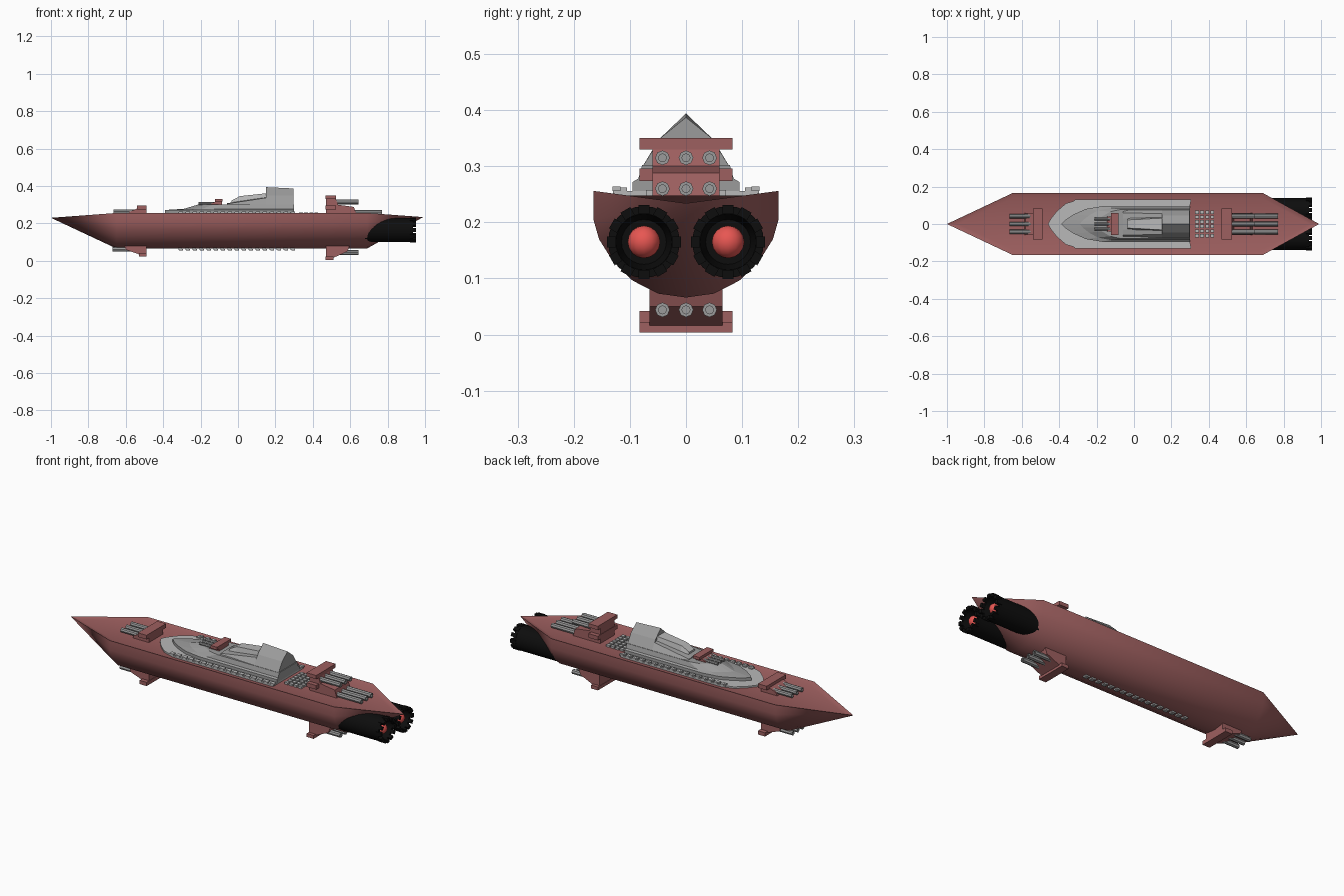
import bpy, bmesh, math
from mathutils import Matrix

cube = bpy.data.objects.get("Cube")
if cube:
    bpy.data.objects.remove(cube, do_unlink=True)


def material(name, color):
    m = bpy.data.materials.new(name)
    m.use_nodes = True
    m.diffuse_color = (*color, 1)
    m.node_tree.nodes["Principled BSDF"].inputs["Base Color"].default_value = (*color, 1)
    return m


RED = material("dull red", (0.34, 0.115, 0.115))
GREY = material("mid grey", (0.33, 0.33, 0.33))
PALE = material("pale grey", (0.48, 0.48, 0.48))
BLACK = material("engine black", (0.004, 0.004, 0.004))
GLOW = material("glowing red", (0.85, 0.1, 0.09))


def finish(name, bm, mat, smooth=None):
    bmesh.ops.remove_doubles(bm, verts=bm.verts, dist=1e-5)
    bmesh.ops.recalc_face_normals(bm, faces=bm.faces)
    me = bpy.data.meshes.new(name)
    bm.to_mesh(me)
    bm.free()
    me.materials.append(mat)
    ob = bpy.data.objects.new(name, me)
    bpy.context.scene.collection.objects.link(ob)
    if smooth:
        bpy.ops.object.select_all(action='DESELECT')
        ob.select_set(True)
        bpy.context.view_layer.objects.active = ob
        bpy.ops.object.shade_smooth_by_angle(angle=math.radians(smooth))
    return ob


def loft(bm, rings):
    """Skin equal-length rings of points and cap both ends."""
    vs = [[bm.verts.new(p) for p in r] for r in rings]
    n = len(vs[0])
    for a, b in zip(vs, vs[1:]):
        for i in range(n):
            j = (i + 1) % n
            bm.faces.new((a[i], a[j], b[j], b[i]))
    bm.faces.new(vs[0])
    bm.faces.new(vs[-1])


def box(bm, x0, x1, y0, y1, z0, z1):
    loft(bm, [[(x0, y0, z), (x1, y0, z), (x1, y1, z), (x0, y1, z)] for z in (z0, z1)])


def prism(bm, profile, half):
    loft(bm, [[(x, y, z) for x, z in profile] for y in (-half, half)])


def circle(x, y, z, r, n):
    return [(x, y + r * math.cos(math.tau * i / n), z + r * math.sin(math.tau * i / n))
            for i in range(n)]


def mirrored(half):
    """Close a half section (y, z) across y = 0."""
    return half + [(-y, z) for y, z in reversed(half) if y > 0]


# Hull: lofted body, pointed at both ends, with a sunken deck
KEEL = [(0, 0.066), (0.05, 0.073), (0.095, 0.096), (0.13, 0.13),
        (0.155, 0.17), (0.165, 0.205), (0.165, 0.256)]
section = mirrored(KEEL)
bm = bmesh.new()
ends = [[bm.verts.new((x, y, z)) for y, z in section] for x in (-0.65, 0.69)]
tips = [bm.verts.new((-1, 0, 0.23)), bm.verts.new((0.99, 0, 0.234))]
deck = []
for i in range(len(section)):
    j = (i + 1) % len(section)
    new = [bm.faces.new((ends[0][i], ends[0][j], ends[1][j], ends[1][i]))]
    new += [bm.faces.new((e[i], e[j], t)) for e, t in zip(ends, tips)]
    if i == len(KEEL) - 1:
        deck = new
bmesh.ops.recalc_face_normals(bm, faces=bm.faces)
bmesh.ops.inset_region(bm, faces=deck, thickness=0.026, use_even_offset=True)
bmesh.ops.translate(bm, verts=list({v for f in deck for v in f.verts}), vec=(0, 0, -0.009))
finish("hull", bm, RED, 30)


# Superstructure: pointed plan outlines stacked into tiers
def ogive(x0, x1, length, half, z):
    pts = [(x0 + length * t, half * math.sin(t * math.pi / 2) ** 0.8)
           for t in (0, 0.1, 0.3, 0.6, 1)] + [(x1, half)]
    return [(x, y, z) for x, y in mirrored_plan(pts)]


def mirrored_plan(pts):
    return pts + [(x, -y) for x, y in reversed(pts) if y > 0]


bm = bmesh.new()
loft(bm, [ogive(-0.46, 0.3, 0.16, 0.13, z) for z in (0.235, 0.256)])
finish("superstructure_plate", bm, PALE)

bm = bmesh.new()
loft(bm, [ogive(-0.39, 0.3, 0.22, 0.095, 0.25), ogive(-0.39, 0.3, 0.22, 0.095, 0.272),
          ogive(-0.29, 0.3, 0.16, 0.085, 0.278), ogive(-0.21, 0.3, 0.14, 0.078, 0.302)])
finish("superstructure_tiers", bm, GREY)

# Bridge: low sloped front and ridged rear tower
bm = bmesh.new()
loft(bm, [[(x, y, z) for y, z in mirrored([(0.08, 0.295), (w, h), (w / 2, h + 0.003)])]
          for x, w, h in ((-0.06, 0.06, 0.305), (0.15, 0.055, 0.337))])
loft(bm, [[(x, y, z) for y, z in mirrored([(0.08, 0.295), (0.046, 0.35), (0, top)])]
          for x, top in ((0.15, 0.394), (0.296, 0.387))])
finish("bridge", bm, GREY)
bm = bmesh.new()
loft(bm, [[(x, y, z) for y, z in mirrored([(w + 0.012, 0.3), (w, h)])]
          for x, w, h in ((-0.035, 0.022, 0.322), (0.01, 0.024, 0.346), (0.16, 0.032, 0.362))])
finish("deckhouse", bm, PALE)


# Gun turrets: wedge body, wide flanges, triple barrels
def turret(name, profile, half, flanges, barrels):
    bm = bmesh.new()
    prism(bm, profile, half)
    for x0, x1, w, z0, z1 in flanges:
        box(bm, x0, x1, -w, w, z0, z1)
    finish(name, bm, RED)
    bm = bmesh.new()
    for x0, x1, z, gap, r in barrels:
        bore = x1 + (0.02 if x0 > x1 else -0.02)
        for k in (-1, 0, 1):
            loft(bm, [circle(x0, k * gap, z, r, 8), circle(x1, k * gap, z, r, 8),
                      circle(x1, k * gap, z, r * 0.55, 8), circle(bore, k * gap, z, r * 0.55, 8)])
    finish(name + "_barrels", bm, GREY, 40)


turret("aft_upper_turret",
       [(0.47, 0.24), (0.47, 0.35), (0.52, 0.338), (0.535, 0.3), (0.62, 0.288), (0.635, 0.24)], 0.06,
       [(0.468, 0.525, 0.083, 0.33, 0.35), (0.468, 0.525, 0.083, 0.274, 0.296)],
       [(0.52, 0.645, 0.315, 0.042, 0.013), (0.6, 0.77, 0.26, 0.042, 0.013)])
turret("aft_lower_turret",
       [(0.47, 0.09), (0.47, 0.005), (0.5, 0.012), (0.585, 0.05), (0.6, 0.09)], 0.065,
       [(0.468, 0.51, 0.083, 0.004, 0.022)],
       [(0.52, 0.645, 0.044, 0.042, 0.013)])
turret("bow_upper_turret",
       [(-0.49, 0.24), (-0.49, 0.296), (-0.53, 0.284), (-0.58, 0.262), (-0.59, 0.24)], 0.06,
       [(-0.54, -0.488, 0.083, 0.274, 0.296)],
       [(-0.52, -0.665, 0.263, 0.042, 0.012)])
turret("bow_lower_turret",
       [(-0.49, 0.09), (-0.49, 0.022), (-0.53, 0.035), (-0.6, 0.06), (-0.61, 0.09)], 0.06,
       [(-0.53, -0.488, 0.083, 0.022, 0.042)],
       [(-0.53, -0.67, 0.062, 0.042, 0.012)])
turret("midship_turret",
       [(-0.085, 0.295), (-0.085, 0.33), (-0.11, 0.322), (-0.14, 0.308), (-0.15, 0.295)], 0.04,
       [(-0.122, -0.083, 0.06, 0.316, 0.331)],
       [(-0.11, -0.21, 0.307, 0.026, 0.008)])


# Small defence guns along both deck edges and the keel
def gun_row(name, y, z, up):
    bm = bmesh.new()
    for k in range(17):
        x = -0.31 + k * 0.0375
        box(bm, x - 0.011, x + 0.011, y - 0.011, y + 0.011, z - 0.006, z + 0.006)
        side = math.copysign(1, y) if up else 0
        tip = z + (0.004 if up else -0.006)
        box(bm, x - 0.005, x + 0.016, y + side * 0.008 - 0.007, y + side * 0.008 + 0.007,
            tip - 0.004, tip + 0.004)
    finish(name, bm, PALE)


gun_row("left_deck_guns", 0.116, 0.256, True)
gun_row("right_deck_guns", -0.116, 0.256, True)
gun_row("keel_guns", 0, 0.066, False)

# Missile hatches behind the bridge
bm = bmesh.new()
for i in range(4):
    for j in range(6):
        x, y = 0.337 + i * 0.027, -0.0625 + j * 0.025
        box(bm, x - 0.01, x + 0.01, y - 0.009, y + 0.009, 0.24, 0.258)
finish("missile_hatches", bm, PALE)

# Twin engines: hollow nozzles with notched rims and glowing cores
for side, y in (("left", 0.075), ("right", -0.075)):
    bm = bmesh.new()
    loft(bm, [circle(x, y, 0.165, r, 24) for x, r in
              ((0.68, 0.064), (0.935, 0.064), (0.935, 0.05), (0.88, 0.04))])
    for k in range(12):
        tooth = bmesh.new()
        box(tooth, 0.92, 0.952, -0.01, 0.01, 0.05, 0.066)
        tooth.transform(Matrix.Translation((0, y, 0.165)) @ Matrix.Rotation(math.tau * k / 12, 4, 'X'))
        part = bpy.data.meshes.new("tooth")
        tooth.to_mesh(part)
        tooth.free()
        bm.from_mesh(part)
        bpy.data.meshes.remove(part)
    finish(side + "_engine", bm, BLACK, 30)
    bm = bmesh.new()
    bmesh.ops.create_uvsphere(bm, u_segments=12, v_segments=8, radius=0.029,
                              matrix=Matrix.Translation((0.91, y, 0.165)))
    finish(side + "_engine_core", bm, GLOW, 60)
